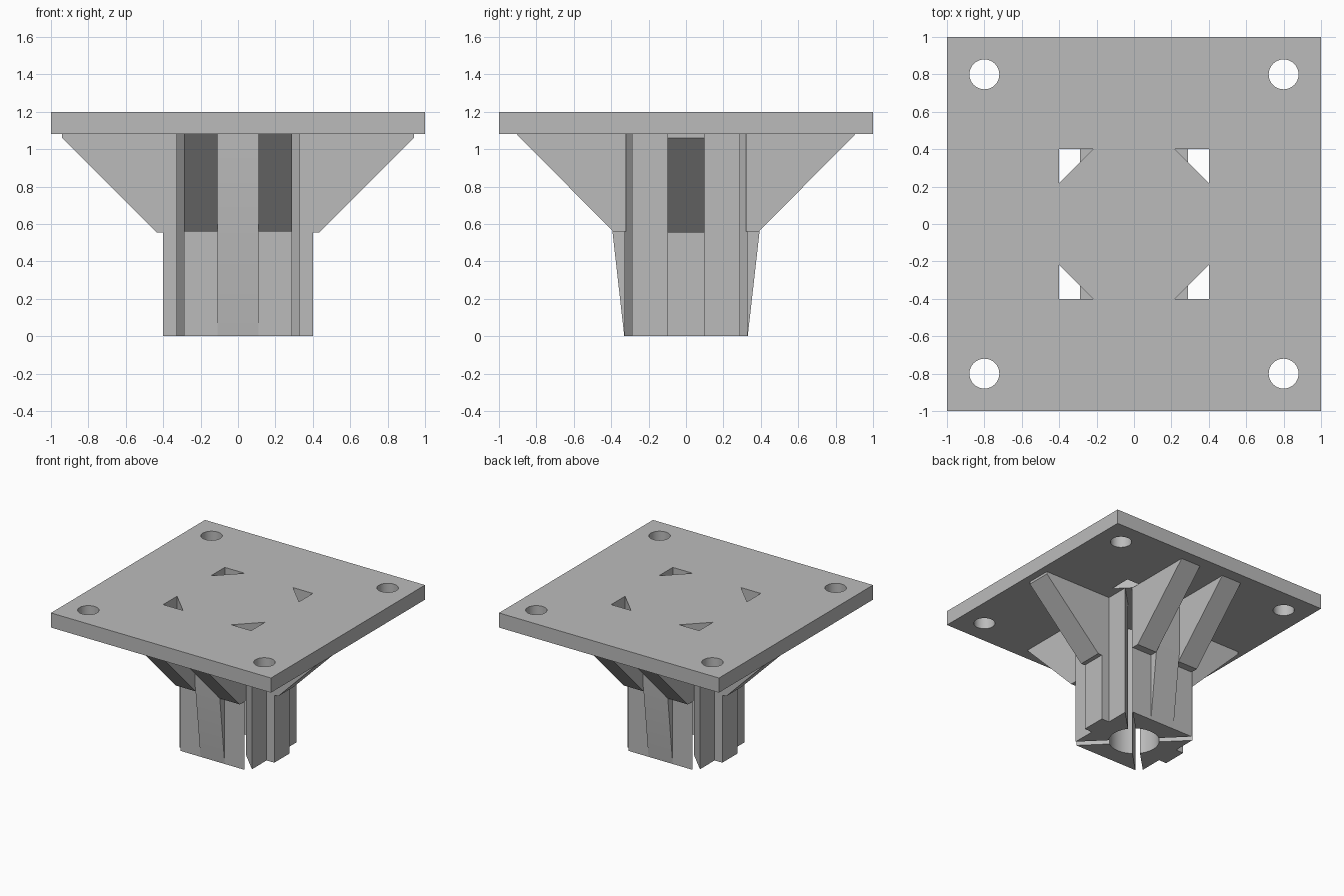
import bpy, bmesh, math
from mathutils import Matrix, Vector

cube = bpy.data.objects.get("Cube")
if cube:
    bpy.data.objects.remove(cube, do_unlink=True)

grey = bpy.data.materials.new("plain grey")
grey.use_nodes = True
grey.diffuse_color = (0.5, 0.5, 0.5, 1)
grey.node_tree.nodes["Principled BSDF"].inputs["Base Color"].default_value = (0.5, 0.5, 0.5, 1)

TOP = 1.2        # top of the plate
UNDER = 1.08     # underside of the plate


def arc(radius, start, end, steps, centre=(0, 0)):
    """Points along an arc, angles in radians."""
    return [(centre[0] + radius * math.cos(start + (end - start) * i / steps),
             centre[1] + radius * math.sin(start + (end - start) * i / steps))
            for i in range(steps + 1)]


def prism(name, points, offset, turn):
    """Extrude a closed 3D outline by an offset, then turn it about z."""
    bm = bmesh.new()
    face = bm.faces.new([bm.verts.new(p) for p in points])
    out = bmesh.ops.extrude_face_region(bm, geom=[face])["geom"]
    bmesh.ops.translate(bm, vec=Vector(offset),
                        verts=[v for v in out if isinstance(v, bmesh.types.BMVert)])
    bmesh.ops.recalc_face_normals(bm, faces=bm.faces)
    bm.transform(Matrix.Rotation(turn, 4, "Z"))
    mesh = bpy.data.meshes.new(name)
    bm.to_mesh(mesh)
    bm.free()
    mesh.materials.append(grey)
    obj = bpy.data.objects.new(name, mesh)
    bpy.context.collection.objects.link(obj)
    return smooth(obj)


def smooth(obj):
    bpy.ops.object.select_all(action="DESELECT")
    obj.select_set(True)
    bpy.context.view_layer.objects.active = obj
    bpy.ops.object.shade_smooth_by_angle(angle=math.radians(30))
    return obj


def upright(name, side_profile, x0, x1, turn):
    """Part with a (y, z) side profile, spanning x0 to x1."""
    return prism(name, [(x0, y, z) for y, z in side_profile], (x1 - x0, 0, 0), turn)


# Mounting plate: square outline with round and triangular holes
outlines = [[(-1, -1), (1, -1), (1, 1), (-1, 1)]]
for sx in (-1, 1):
    for sy in (-1, 1):
        outlines.append(arc(0.08, 0, math.tau, 32, (0.8 * sx, 0.8 * sy))[:-1])
        outlines.append([(0.4 * sx, 0.4 * sy), (0.22 * sx, 0.4 * sy), (0.4 * sx, 0.22 * sy)])
curve = bpy.data.curves.new("mounting_plate", "CURVE")
curve.dimensions = "2D"
curve.fill_mode = "BOTH"
curve.extrude = (TOP - UNDER) / 2
for outline in outlines:
    spline = curve.splines.new("POLY")
    spline.points.add(len(outline) - 1)
    for point, (x, y) in zip(spline.points, outline):
        point.co = (x, y, 0, 1)
    spline.use_cyclic_u = True
curve.materials.append(grey)
plate = bpy.data.objects.new("mounting_plate", curve)
plate.location.z = (TOP + UNDER) / 2
bpy.context.collection.objects.link(plate)
bpy.ops.object.select_all(action="DESELECT")
plate.select_set(True)
bpy.context.view_layer.objects.active = plate
bpy.ops.object.convert(target="MESH")
smooth(plate)

# Slot block outline: wide outside, 45 degree sides, hollow round core
inner = math.atan2(0.153, 0.113)
block = [(0.29, 0.33), (-0.29, 0.33)] + arc(0.19, math.pi - inner, inner, 12)

# Side profiles, in outward distance and height
tongue = [(0.3, 0), (0.33, 0), (0.4, 0.62), (0.4, UNDER), (0.3, UNDER)]
rib = [(0.3, 0), (0.4, 0), (0.4, UNDER), (0.3, UNDER)]
twin_gusset = [(0.32, 0.56), (0.39, 0.56), (0.905, UNDER), (0.32, UNDER)]
wide_gusset = [(0.39, 0.555), (0.435, 0.555), (0.94, 1.06), (0.94, UNDER), (0.39, UNDER)]

# Four blocks around the core; front and back differ from left and right
for i, side in enumerate(("back", "right", "front", "left")):
    turn = i * math.pi / 2
    prism(side + "_block", [(x, y, 0) for x, y in block], (0, 0, UNDER), turn)
    if side in ("front", "back"):
        upright(side + "_tongue", tongue, -0.11, 0.11, turn)
        upright(side + "_gusset_a", twin_gusset, -0.29, -0.11, turn)
        upright(side + "_gusset_b", twin_gusset, 0.11, 0.29, turn)
    else:
        upright(side + "_rib", rib, -0.1, 0.1, turn)
        upright(side + "_gusset", wide_gusset, -0.1, 0.1, turn)
